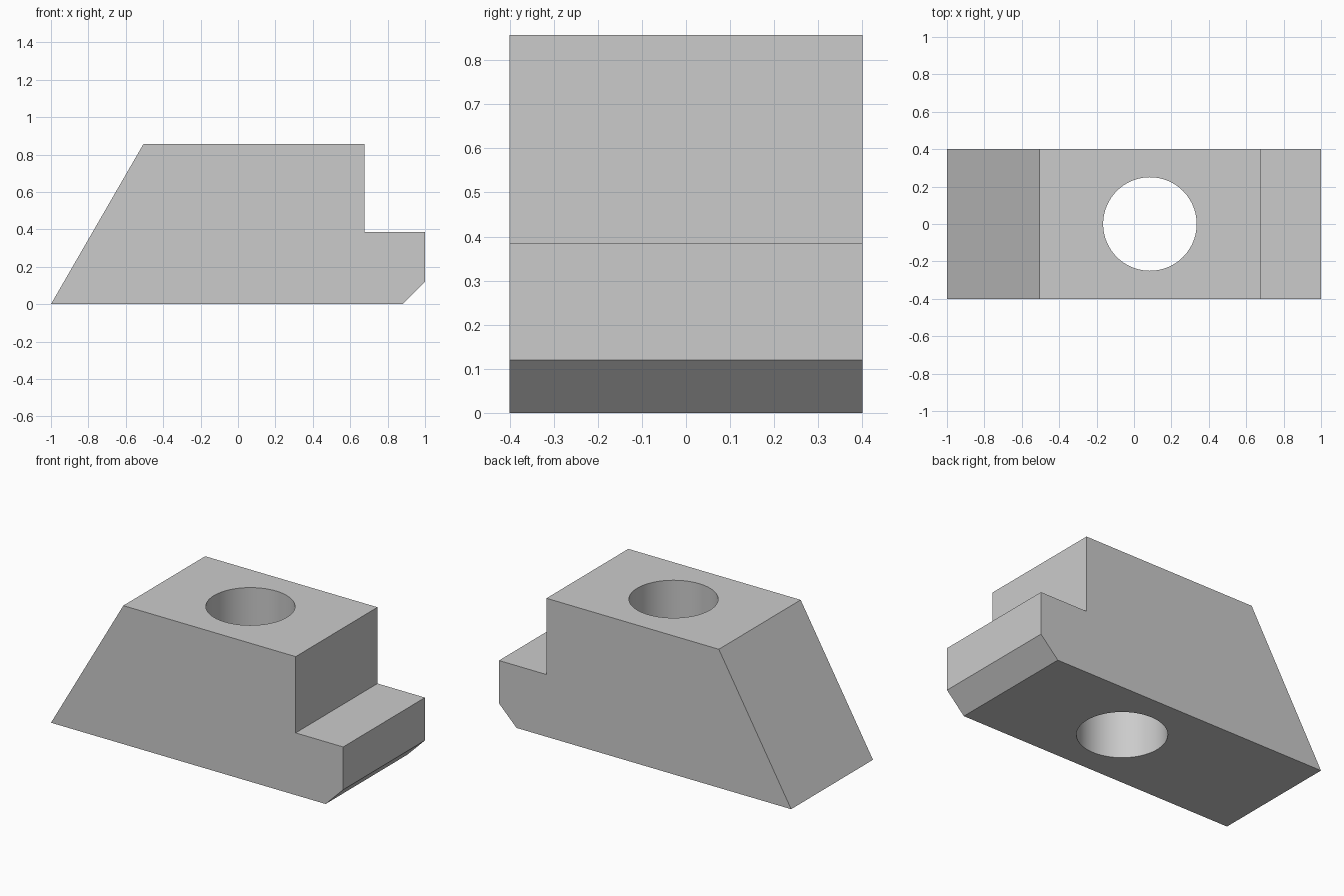
import bpy
import bmesh

default = bpy.data.objects.get("Cube")
if default:
    bpy.data.objects.remove(default, do_unlink=True)

# Plain grey
grey = bpy.data.materials.new("plain grey")
grey.use_nodes = True
colour = (0.6, 0.6, 0.6, 1)
grey.diffuse_color = colour
grey.node_tree.nodes["Principled BSDF"].inputs["Base Color"].default_value = colour

# Block: side profile extruded along y
HALF_WIDTH = 0.4
profile = [(-1, 0), (0.88, 0), (1, 0.12), (1, 0.385),
           (0.675, 0.385), (0.675, 0.857), (-0.505, 0.857)]
bm = bmesh.new()
face = bm.faces.new([bm.verts.new((x, -HALF_WIDTH, z)) for x, z in profile])
result = bmesh.ops.extrude_face_region(bm, geom=[face])
moved = [v for v in result["geom"] if isinstance(v, bmesh.types.BMVert)]
bmesh.ops.translate(bm, verts=moved, vec=(0, 2 * HALF_WIDTH, 0))
bmesh.ops.recalc_face_normals(bm, faces=bm.faces)
mesh = bpy.data.meshes.new("clamp_block")
bm.to_mesh(mesh)
bm.free()
mesh.materials.append(grey)
block = bpy.data.objects.new("clamp_block", mesh)
bpy.context.collection.objects.link(block)

# Vertical through hole
bpy.ops.mesh.primitive_cylinder_add(vertices=96, radius=0.25, depth=2,
                                    location=(0.085, 0, 0.4))
cutter = bpy.context.object
cutter.name = "hole_cutter"
cutter.data.materials.append(grey)
cutter.hide_render = True
hole = block.modifiers.new("bolt_hole", "BOOLEAN")
hole.operation = "DIFFERENCE"
hole.solver = "EXACT"
hole.object = cutter

bpy.ops.object.select_all(action="DESELECT")
block.select_set(True)
bpy.context.view_layer.objects.active = block
bpy.ops.object.modifier_apply(modifier=hole.name)
bpy.data.objects.remove(cutter, do_unlink=True)

# Smooth bore, crisp block edges
bpy.ops.object.shade_smooth_by_angle()
